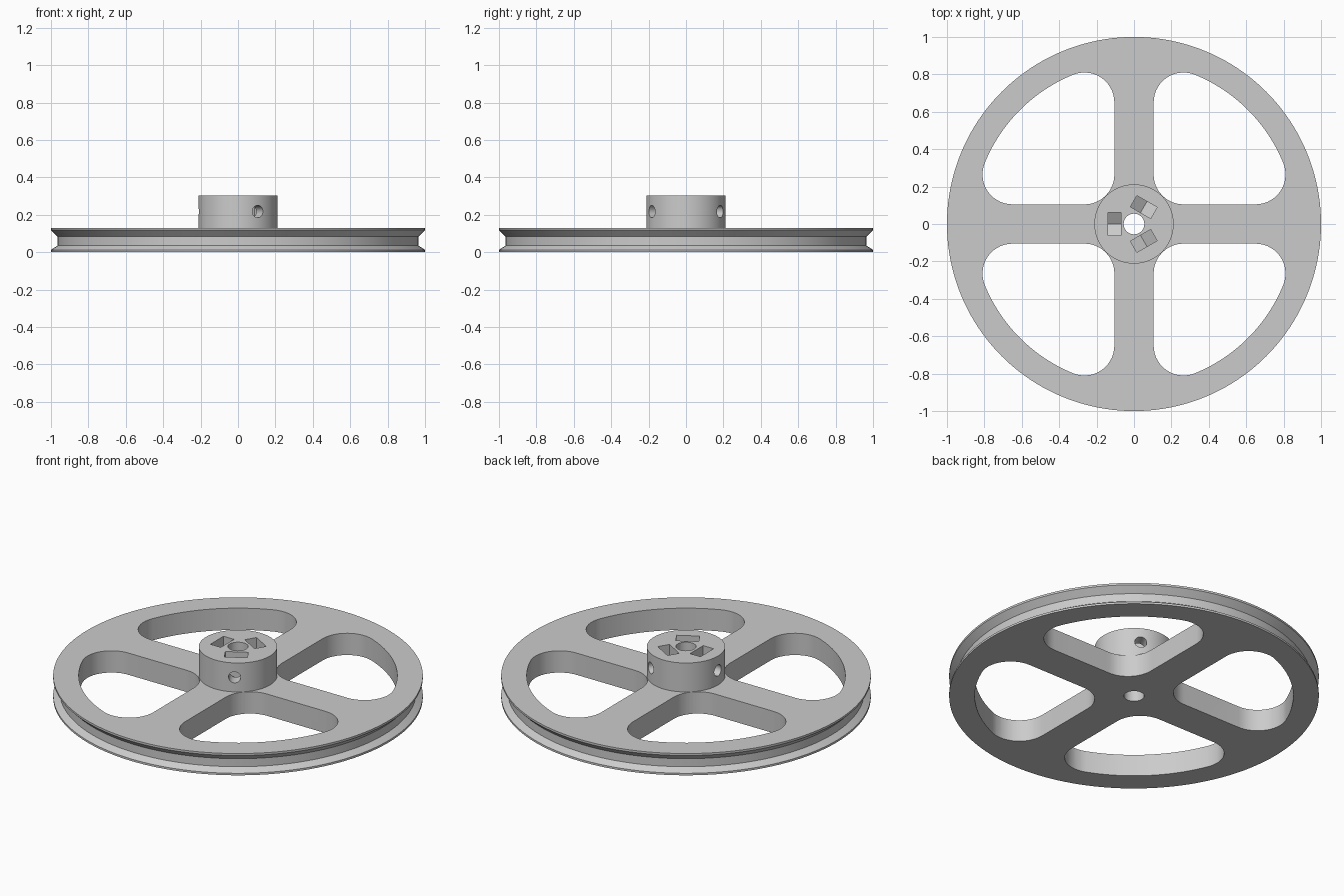
import bpy, bmesh
from math import radians, degrees, cos, sin, tau, pi, hypot, atan2
from mathutils import Matrix

if "Cube" in bpy.data.objects:
    bpy.data.objects.remove(bpy.data.objects["Cube"], do_unlink=True)

GREY = (0.6, 0.6, 0.6, 1)
mat = bpy.data.materials.new("grey plastic")
mat.use_nodes = True
mat.diffuse_color = GREY
mat.node_tree.nodes["Principled BSDF"].inputs["Base Color"].default_value = GREY

BORE, HUB_R, HUB_TOP, RIM_TOP = 0.055, 0.212, 0.303, 0.13
SPOKE, FILLET, REACH = 0.105, 0.16, 0.65
SCREW_Z = 0.217


def finish(name, bm):
    bmesh.ops.recalc_face_normals(bm, faces=bm.faces)
    mesh = bpy.data.meshes.new(name)
    bm.to_mesh(mesh)
    bm.free()
    mesh.materials.append(mat)
    obj = bpy.data.objects.new(name, mesh)
    bpy.context.collection.objects.link(obj)
    return obj


def lathe(name, profile, steps=160):
    """Revolve a closed (radius, height) profile about z."""
    bm = bmesh.new()
    rings = [[bm.verts.new((r * cos(tau * i / steps), r * sin(tau * i / steps), z))
              for r, z in profile] for i in range(steps)]
    n = len(profile)
    for i in range(steps):
        a, b = rings[i], rings[(i + 1) % steps]
        for j in range(n):
            k = (j + 1) % n
            bm.faces.new((a[j], b[j], b[k], a[k]))
    return finish(name, bm)


def prism(name, outline, length, matrix):
    """Extrude a flat outline along its local z."""
    bm = bmesh.new()
    face = bm.faces.new([bm.verts.new((x, y, 0)) for x, y in outline])
    new = bmesh.ops.extrude_face_region(bm, geom=[face])["geom"]
    bmesh.ops.translate(bm, vec=(0, 0, length),
                        verts=[v for v in new if isinstance(v, bmesh.types.BMVert)])
    bmesh.ops.transform(bm, matrix=matrix, verts=bm.verts)
    return finish(name, bm)


def arc(cx, cy, r, start, end, steps=14):
    angles = [radians(start + (end - start) * i / steps) for i in range(steps + 1)]
    return [(cx + r * cos(a), cy + r * sin(a)) for a in angles]


def cut(target, cutter):
    mod = target.modifiers.new("cut", 'BOOLEAN')
    mod.operation, mod.solver, mod.object = 'DIFFERENCE', 'EXACT', cutter
    bpy.context.view_layer.objects.active = target
    bpy.ops.object.modifier_apply(modifier=mod.name)
    bpy.data.objects.remove(cutter, do_unlink=True)


# Grooved wheel with bored hub, in one solid
wheel = lathe("grooved_wheel_and_hub", [
    (BORE, 0), (1, 0), (1, 0.012), (0.965, 0.035), (0.965, 0.083),
    (1, 0.118), (1, RIM_TOP), (HUB_R, RIM_TOP), (HUB_R, HUB_TOP), (BORE, HUB_TOP)])

# Four rounded windows leave the spokes
near = SPOKE + FILLET
tip = degrees(atan2(near, REACH))
outer = hypot(near, REACH) + FILLET
window = (arc(near, near, FILLET, 180, 270)
          + arc(REACH, near, FILLET, -90, tip)
          + arc(0, 0, outer, tip, 90 - tip, 24)[1:-1]
          + arc(near, REACH, FILLET, 90 - tip, 180))
for i in range(4):
    place = Matrix.Rotation(i * pi / 2, 4, 'Z') @ Matrix.Translation((0, 0, -0.1))
    cut(wheel, prism("window_cutter", window, 0.4, place))

# Three radial screw holes with pointed nut pockets open at the top
radial = Matrix(((0, 0, 1, 0), (1, 0, 0, 0), (0, 1, 0, 0), (0, 0, 0, 1)))
hole = arc(0, SCREW_Z, 0.033, 0, 360, 32)[:-1]
half = 0.0625
pocket = [(0, SCREW_Z - half * 1.155), (half, SCREW_Z - half * 0.577),
          (half, HUB_TOP + 0.1), (-half, HUB_TOP + 0.1), (-half, SCREW_Z - half * 0.577)]
for i in range(3):
    turn = Matrix.Rotation(pi / 3 + i * tau / 3, 4, 'Z')
    for name, outline, start, end in (("screw_cutter", hole, 0.02, 0.3),
                                      ("nut_cutter", pocket, 0.07, 0.139)):
        place = turn @ Matrix.Translation((start, 0, 0)) @ radial
        cut(wheel, prism(name, outline, end - start, place))

# Smooth the round walls, keep the rims crisp
bpy.ops.object.select_all(action='DESELECT')
wheel.select_set(True)
bpy.context.view_layer.objects.active = wheel
bpy.ops.object.shade_smooth_by_angle(angle=radians(25))
